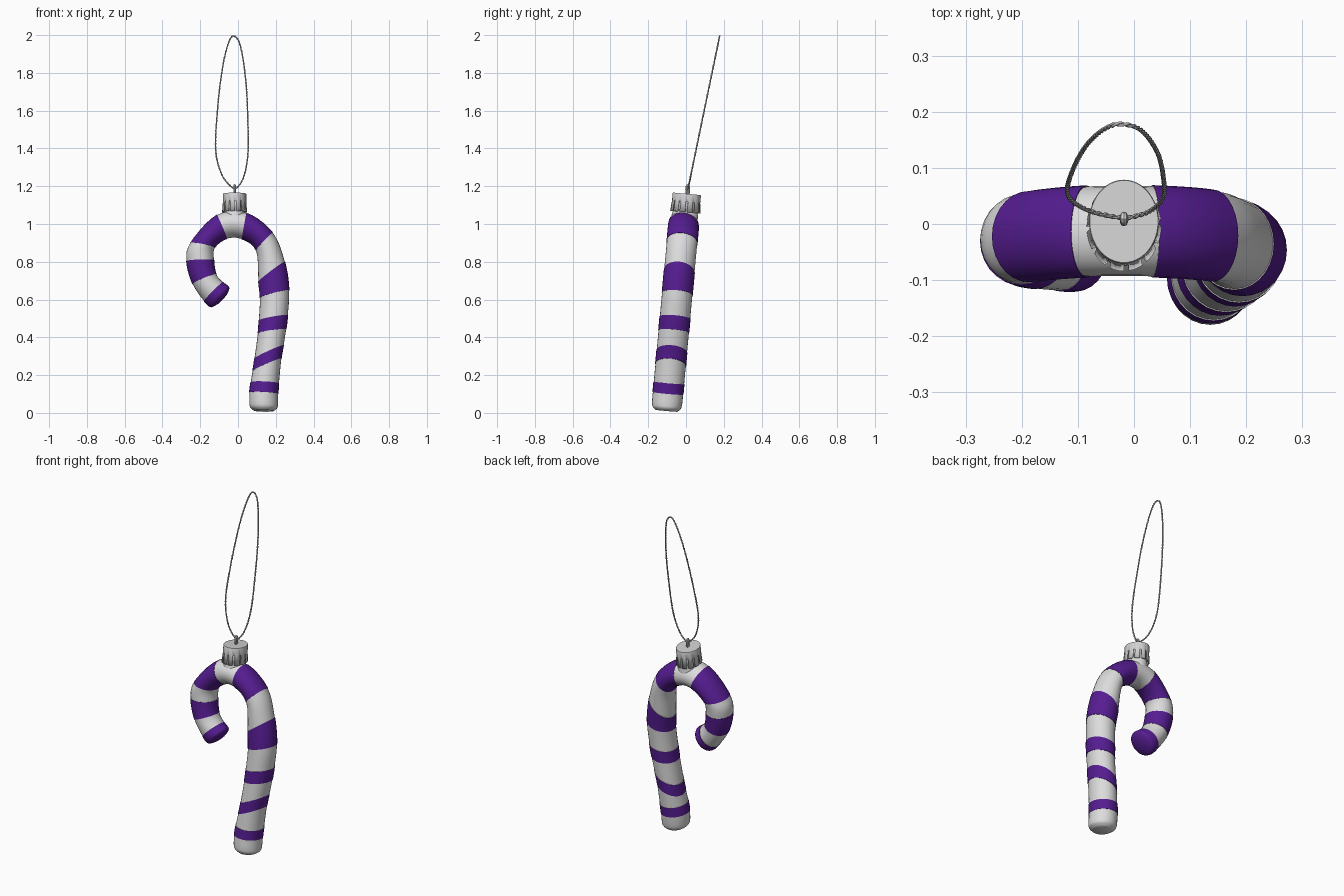
import bpy, bmesh, math
from mathutils import Vector, Matrix

if "Cube" in bpy.data.objects:
    bpy.data.objects.remove(bpy.data.objects["Cube"])


def material(name, rgb):
    m = bpy.data.materials.new(name)
    m.diffuse_color = (*rgb, 1)
    m.use_nodes = True
    m.node_tree.nodes["Principled BSDF"].inputs["Base Color"].default_value = m.diffuse_color
    return m


WHITE = material("pearl_white", (0.72, 0.72, 0.73))
PURPLE = material("purple", (0.092, 0.012, 0.285))
METAL = material("silver_metal", (0.64, 0.64, 0.65))
CORD = material("grey_cord", (0.52, 0.52, 0.53))
LEAN = 0.09                                   # the whole ornament leans back


def finish(name, bm, mats, angle=40):
    bmesh.ops.recalc_face_normals(bm, faces=bm.faces)
    me = bpy.data.meshes.new(name)
    bm.to_mesh(me)
    bm.free()
    for m in mats:
        me.materials.append(m)
    ob = bpy.data.objects.new(name, me)
    bpy.context.collection.objects.link(ob)
    bpy.ops.object.select_all(action='DESELECT')
    ob.select_set(True)
    bpy.context.view_layer.objects.active = ob
    bpy.ops.object.shade_smooth_by_angle(angle=math.radians(angle))
    return ob


def spline(a, b, c, d, t):
    """Catmull-Rom point between b and c."""
    return [0.5 * (2*q + (r - p)*t + (2*p - 5*q + 4*r - s)*t*t + (3*q - p - 3*r + s)*t**3)
            for p, q, r, s in zip(a, b, c, d)]


def bridge(bm, r0, r1, mat=0):
    n = len(r0)
    for i in range(n):
        j = (i + 1) % n
        bm.faces.new((r0[i], r0[j], r1[j], r1[i])).material_index = mat


# Cane: stripe borders as inner x, inner z, outer x, outer z, depth radius, next colour
borders = [
    (0.085, 0.012, 0.190, 0.010, 0.058, 0),
    (0.066, 0.027, 0.208, 0.025, 0.074, 0),
    (0.060, 0.050, 0.212, 0.048, 0.080, 0),
    (0.060, 0.108, 0.213, 0.100, 0.081, 1),
    (0.067, 0.163, 0.217, 0.156, 0.081, 0),
    (0.077, 0.222, 0.230, 0.288, 0.081, 1),
    (0.087, 0.288, 0.242, 0.358, 0.081, 0),
    (0.105, 0.422, 0.255, 0.442, 0.081, 1),
    (0.110, 0.490, 0.264, 0.517, 0.081, 0),
    (0.116, 0.610, 0.271, 0.650, 0.081, 1),
    (0.108, 0.695, 0.248, 0.800, 0.081, 0),
    (0.095, 0.860, 0.185, 0.953, 0.081, 1),
    (0.020, 0.920, 0.045, 1.058, 0.081, 0),
    (-0.058, 0.922, -0.112, 1.048, 0.081, 1),
    (-0.122, 0.875, -0.252, 0.900, 0.080, 0),
    (-0.127, 0.808, -0.273, 0.803, 0.078, 1),
    (-0.115, 0.735, -0.241, 0.683, 0.076, 0),
    (-0.080, 0.692, -0.180, 0.592, 0.074, 1),
    (-0.051, 0.670, -0.150, 0.563, 0.071, 1),
    (-0.048, 0.652, -0.132, 0.563, 0.058, 1),
    (-0.060, 0.625, -0.105, 0.578, 0.030, 1),
]
bm = bmesh.new()
SIDES, STEPS = 28, 5
depth = Vector((0, 1, -LEAN)).normalized()
prev = None
last = len(borders) - 1
for k in range(last):
    quad = [borders[min(max(k + o, 0), last)][:5] for o in (-1, 0, 1, 2)]
    col = borders[k][5]
    swell = 1.02 if col else 0.995
    for s in range(STEPS + 1):
        if s == 0 and k and borders[k - 1][5] == col:
            continue
        xi, zi, xo, zo, ry = spline(*quad, s / STEPS)
        zc = (zi + zo) / 2
        centre = Vector(((xi + xo) / 2, -0.105 + 0.093 * zc, zc))
        half = Vector(((xo - xi) / 2, 0, (zo - zi) / 2)) * swell
        ring = [bm.verts.new(centre + half * math.cos(a) + depth * ry * swell * math.sin(a))
                for a in (2 * math.pi * i / SIDES for i in range(SIDES))]
        if prev:
            bridge(bm, prev, ring, col)
        else:
            bm.faces.new(ring)
        prev = ring
bm.faces.new(prev).material_index = 1
finish("striped_cane", bm, [WHITE, PURPLE])


# Neck, sleeve and pronged cap share one leaning axis
def lathe(name, profile, mat, segs=48, gap=None):
    bm = bmesh.new()
    tilt = Matrix.Rotation(-LEAN, 4, 'X')
    rings = []
    for r, z in profile:
        rings.append([bm.verts.new(Vector((-0.018, 0, 1.11)) + tilt @ Vector(
            (0.062 * r * math.cos(a), 0.075 * r * math.sin(a), z - 1.11)))
            for a in (2 * math.pi * i / segs for i in range(segs))])
    for n, (r0, r1) in enumerate(zip(rings, rings[1:])):
        for i in range(segs):
            if gap is None or n < gap or i % 4:
                j = (i + 1) % segs
                bm.faces.new((r0[i], r0[j], r1[j], r1[i]))
    bm.faces.new(rings[0])
    return finish(name, bm, [mat], 35)


lathe("cane_neck", [(0.80, 1.09), (0.84, 1.068), (0.93, 1.05), (0.92, 0.99)], WHITE)
lathe("cap_sleeve", [(0.86, 1.13), (0.89, 1.066)], METAL)
cap = lathe("pronged_cap", [(0.98, 1.160), (1.0, 1.157), (1.0, 1.118), (1.07, 1.063)],
            METAL, gap=2)
solid = cap.modifiers.new("thickness", 'SOLIDIFY')
solid.thickness = 0.006


# Tubes along closed paths, with rings oriented by a fixed reference direction
def tube(bm, pts, radius, sides, ref):
    rings = []
    n = len(pts)
    for i, p in enumerate(pts):
        t = (pts[(i + 1) % n] - pts[i - 1]).normalized()
        u = (ref - t * ref.dot(t)).normalized()
        v = t.cross(u)
        rings.append([bm.verts.new(p + radius * (u * math.cos(a) + v * math.sin(a)))
                      for a in (2 * math.pi * s / sides for s in range(sides))])
    for i in range(n):
        bridge(bm, rings[i - 1], rings[i])


# Eyelet on the cap
bm = bmesh.new()
tube(bm, [Vector((-0.018, 0.009 + 0.006 * math.cos(a), 1.182 + 0.022 * math.sin(a)))
          for a in (2 * math.pi * i / 24 for i in range(24))], 0.007, 8, Vector((1, 0, 0)))
finish("eyelet", bm, [METAL])

# Hanging cord: two strands twisted around a tilted loop
loop = [(-0.03, 1.193), (-0.085, 1.26), (-0.118, 1.39), (-0.109, 1.6), (-0.085, 1.81),
        (-0.055, 1.945), (-0.025, 1.995), (0.012, 1.945), (0.041, 1.76), (0.052, 1.55),
        (0.052, 1.365), (0.03, 1.25), (-0.005, 1.193)]
path = []
for k in range(len(loop)):
    quad = [loop[(k + o) % len(loop)] for o in (-1, 0, 1, 2)]
    path += [spline(*quad, s / 50) for s in range(50)]
path = [Vector((x, 0.012 + (z - 1.193) * 0.207, z)) for x, z in path]
normal = Vector((0, 1, -0.207)).normalized()
lengths = [0.0]
for a, b in zip(path, path[1:] + path[:1]):
    lengths.append(lengths[-1] + (b - a).length)
bm = bmesh.new()
for strand in (0, math.pi):
    pts = []
    for i, p in enumerate(path):
        t = (path[(i + 1) % len(path)] - path[i - 1]).normalized()
        side = t.cross(normal)
        a = strand + 2 * math.pi * 50 * lengths[i] / lengths[-1]
        pts.append(p + 0.0018 * (side * math.cos(a) + normal * math.sin(a)))
    tube(bm, pts, 0.0028, 6, normal)
finish("hanging_cord", bm, [CORD], 60)
